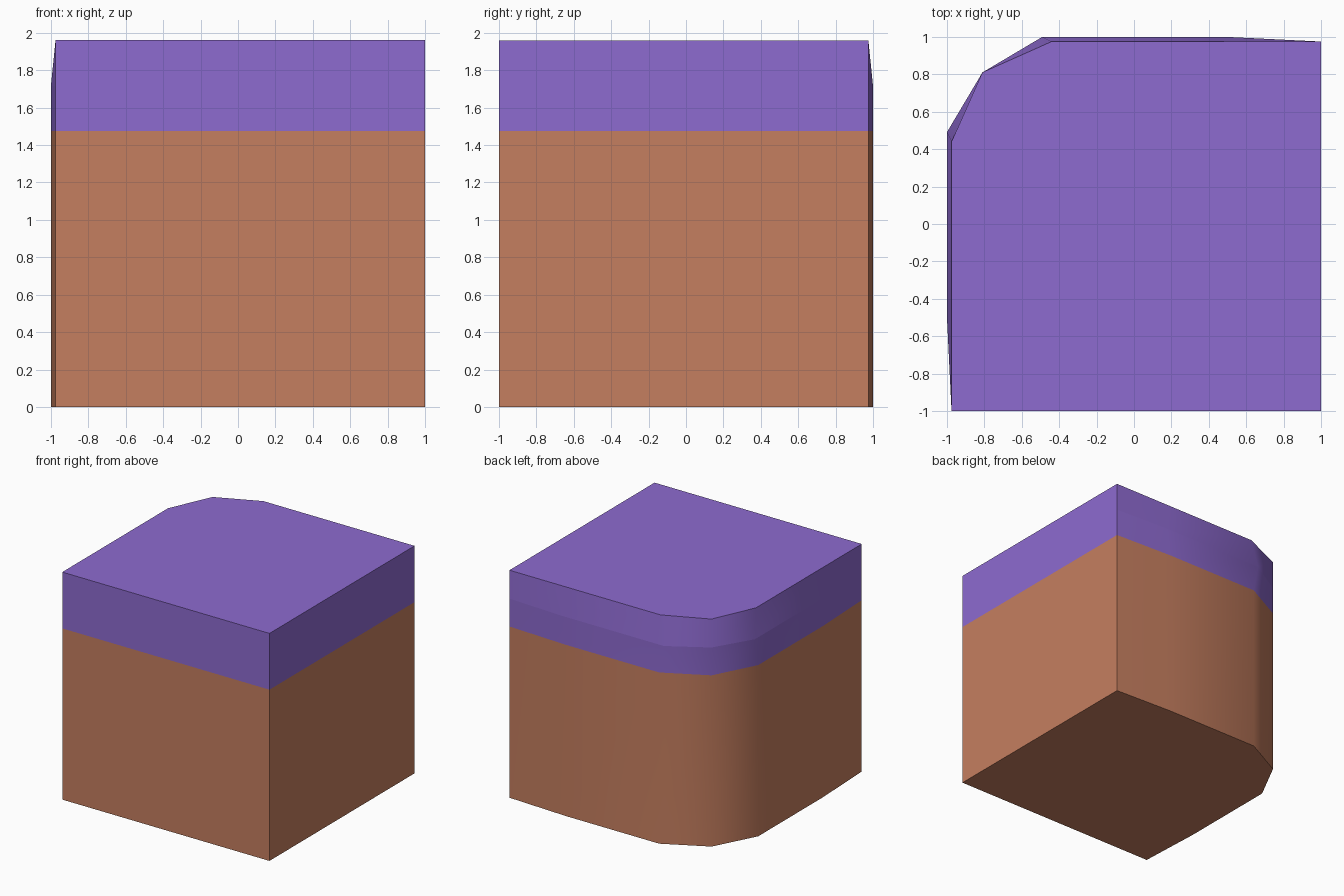
import bpy, bmesh, math

if "Cube" in bpy.data.objects:
    bpy.data.objects.remove(bpy.data.objects["Cube"])


def material(name, rgb):
    m = bpy.data.materials.new(name)
    m.diffuse_color = (*rgb, 1)
    m.use_nodes = True
    m.node_tree.nodes["Principled BSDF"].inputs["Base Color"].default_value = m.diffuse_color
    return m


def outline(side, kink):
    """Square tile plan with one rounded corner; back and left bulge to `side`."""
    half = [(1, 0.975), (kink, side), (-kink, side)]
    mirrored = [(-y, -x) for x, y in reversed(half)]
    return half + [(-0.81, 0.81)] + mirrored + [(1, -1)]


# Rings from the ground up: height, bulge, kink position
levels = [(0, 1.0, 0.445), (1.475, 1.0, 0.445), (1.715, 1.0, 0.49), (1.96, 0.975, 0.44)]

bm = bmesh.new()
rings = [[bm.verts.new((x, y, z)) for x, y in outline(s, k)] for z, s, k in levels]
n = len(rings[0])

# Soil wall below, turf lip above
for level, (a, b) in enumerate(zip(rings, rings[1:])):
    for i in range(n):
        j = (i + 1) % n
        f = bm.faces.new((a[i], a[j], b[j], b[i]))
        f.material_index = 1 if level > 0 else 0

# Underside and turf top
bm.faces.new(rings[0][::-1])
bm.faces.new(rings[-1]).material_index = 1

# Hard crease around the middle of the turf lip
for i in range(n):
    bm.edges.get((rings[2][i], rings[2][(i + 1) % n])).smooth = False
bmesh.ops.recalc_face_normals(bm, faces=bm.faces)

mesh = bpy.data.meshes.new("ground_corner_block")
bm.to_mesh(mesh)
bm.free()
mesh.materials.append(material("brown soil", (0.56, 0.21, 0.115)))
mesh.materials.append(material("purple turf", (0.27, 0.145, 0.63)))
block = bpy.data.objects.new("ground_corner_block", mesh)
bpy.context.collection.objects.link(block)
bpy.context.view_layer.objects.active = block
block.select_set(True)
bpy.ops.object.shade_smooth_by_angle(angle=math.radians(40))
